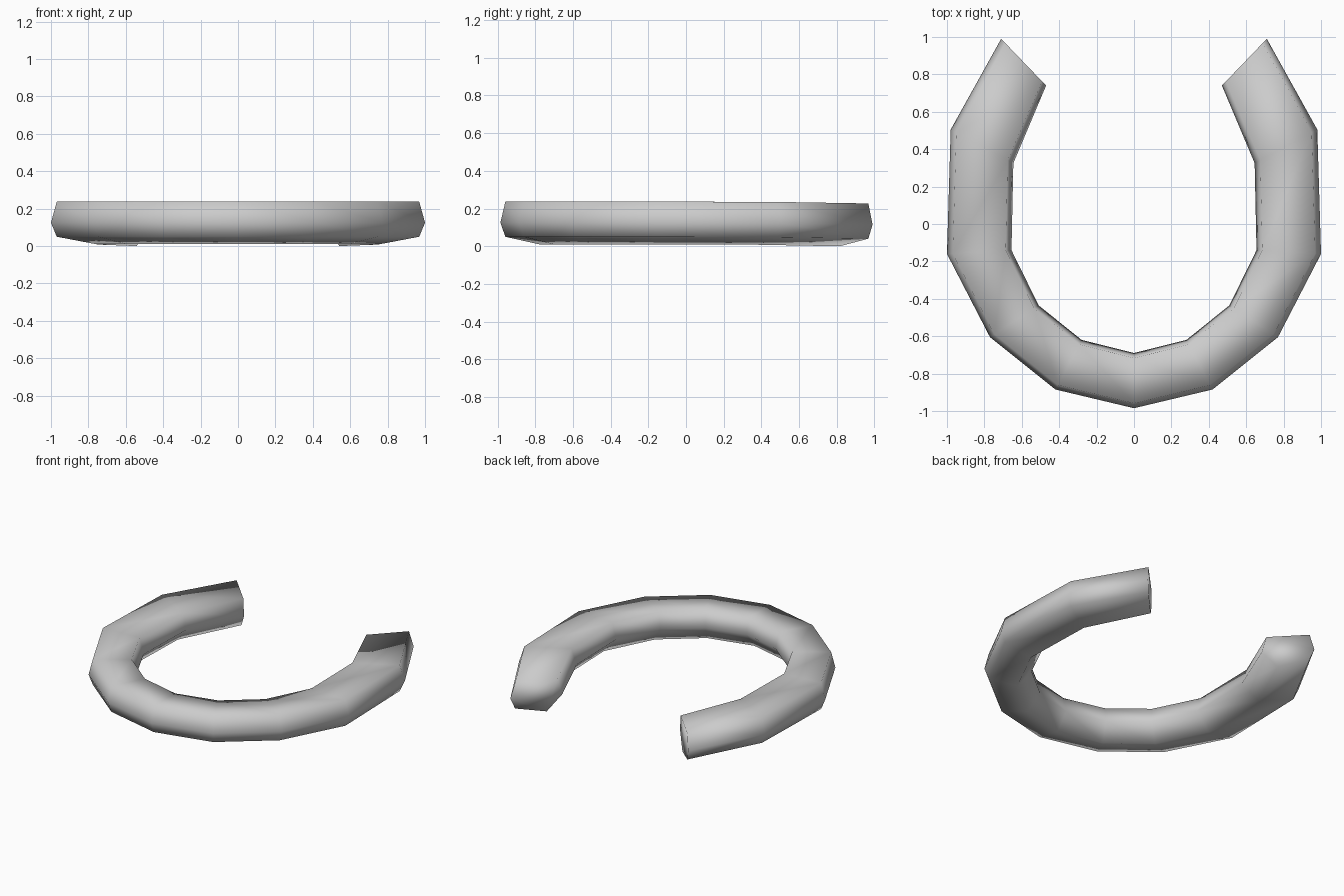
import bpy, bmesh

if "Cube" in bpy.data.objects:
    bpy.data.objects.remove(bpy.data.objects["Cube"])

# Right half of the plan: (inner x, inner y, outer x, outer y, drop in z)
stations = [
    (0.00, -0.69, 0.00, -0.985, 0.0),
    (0.28, -0.62, 0.42, -0.885, 0.0),
    (0.51, -0.435, 0.77, -0.605, 0.0),
    (0.655, -0.14, 1.00, -0.16, 0.0),
    (0.645, 0.325, 0.98, 0.505, 0.002),
    (0.47, 0.74, 0.71, 0.99, 0.01),
]
# Six-sided section: (fraction from inner to outer edge, height)
section = [(0.91, 0.237), (1.0, 0.125), (0.91, 0.05),
           (0.30, 0.01), (0.0, 0.125), (0.09, 0.237)]

# Mirror the stations into one full path, left tip to right tip
path = [(-a, b, -c, d, e) for a, b, c, d, e in reversed(stations[1:])] + stations

# Loft the section along the path
bm = bmesh.new()
rings = []
for ix, iy, ox, oy, drop in path:
    rings.append([bm.verts.new((ix + (ox - ix) * f, iy + (oy - iy) * f, z - drop))
                  for f, z in section])
n = len(section)
for a, b in zip(rings, rings[1:]):
    for i in range(n):
        j = (i + 1) % n
        bm.faces.new((a[i], a[j], b[j], b[i]))

# Closed tips
bm.faces.new(rings[0])
bm.faces.new(rings[-1])
bmesh.ops.recalc_face_normals(bm, faces=bm.faces)
for f in bm.faces:
    f.smooth = True

mesh = bpy.data.meshes.new("open_ring")
bm.to_mesh(mesh)
bm.free()
bpy.context.collection.objects.link(bpy.data.objects.new("open_ring", mesh))
